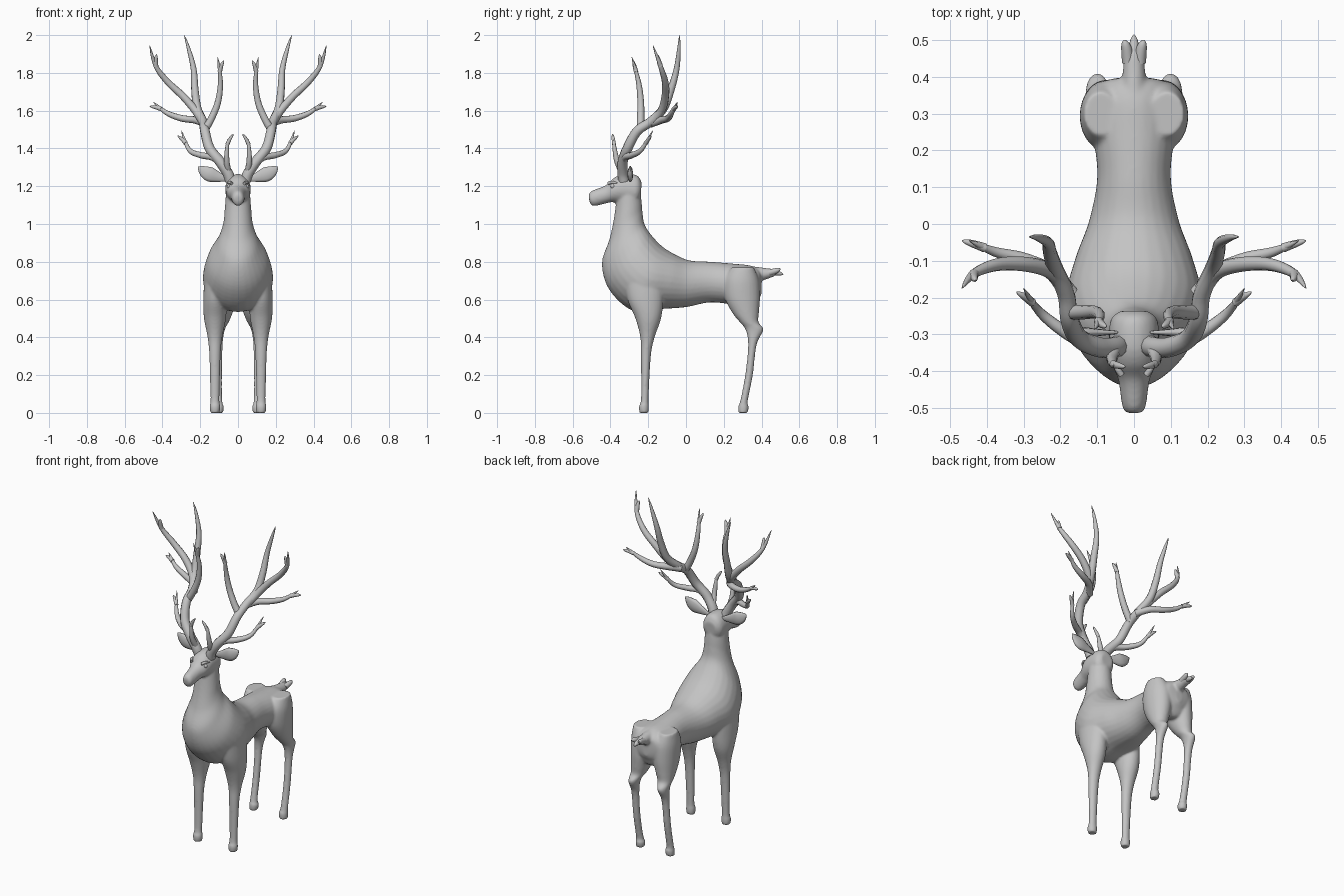
import bpy, bmesh, math
from mathutils import Matrix, Vector

cube = bpy.data.objects.get("Cube")
if cube:
    bpy.data.objects.remove(cube, do_unlink=True)

grey = bpy.data.materials.new("plain grey")
grey.use_nodes = True
colour = (.55, .55, .55, 1)
grey.diffuse_color = colour
grey.node_tree.nodes["Principled BSDF"].inputs["Base Color"].default_value = colour


def smooth_rows(rows, steps=6):
    """Catmull-Rom interpolation of rows of numbers."""
    rows = [Vector(row) for row in rows]
    padded = [rows[0]] + rows + [rows[-1]]
    result = []
    for a, b, c, d in zip(padded, padded[1:], padded[2:], padded[3:]):
        for step in range(steps):
            t = step / steps
            result.append((2 * b + (c - a) * t + (2 * a - 5 * b + 4 * c - d) * t ** 2
                           + (3 * b - a - 3 * c + d) * t ** 3) / 2)
    return result + [rows[-1]]


def add_object(name, mesh, mirrored=False):
    ob = bpy.data.objects.new(name, mesh)
    bpy.context.collection.objects.link(ob)
    mesh.materials.clear()
    mesh.materials.append(grey)
    for face in mesh.polygons:
        face.use_smooth = True
    if mirrored:
        ob.modifiers.new("mirror", 'MIRROR')
    return ob


def loft(name, rows, side=1, offset=0, lean=0, sides=28):
    """Elliptical rings; each row is y, z of one edge, y, z of the other, half width."""
    bm = bmesh.new()
    rings = []
    for y_a, z_a, y_b, z_b, width in smooth_rows(rows):
        ring = []
        for i in range(sides):
            angle = math.tau * i / sides
            mix = (1 + math.cos(angle)) / 2
            x = side * (offset - lean * width) + width * math.sin(angle)
            ring.append(bm.verts.new((x, y_b + (y_a - y_b) * mix, z_b + (z_a - z_b) * mix)))
        rings.append(ring)
    for ring, following in zip(rings, rings[1:]):
        for i in range(sides):
            j = (i + 1) % sides
            bm.faces.new((ring[i], ring[j], following[j], following[i]))
    bm.faces.new(rings[0])
    bm.faces.new(rings[-1])
    bmesh.ops.recalc_face_normals(bm, faces=bm.faces)
    mesh = bpy.data.meshes.new(name)
    bm.to_mesh(mesh)
    bm.free()
    return add_object(name, mesh)


def leg(name, rows, side, offset, lean):
    """Level rings; each row is height, front edge, back edge, half width."""
    return loft(name, [(front, z, back, z, width) for z, front, back, width in rows],
                side, offset, lean)


def horn(t):
    return 1 - .3 * t - .69 * t ** 5


def leaf(t):
    return math.sin(math.pi * t ** 1.3) + .3 * (1 - t)


def tube(name, path, radius, taper=horn, fork=0, matrix=Matrix(), mirrored=True):
    """Tapered tube along a smooth path, with an optional small spike near the tip."""
    points = smooth_rows(path)
    strands = [(points, radius)]
    if fork:
        k = int(len(points) * .8)
        base = points[k]
        along = (points[k + 1] - base).normalized()
        across = Vector((along.z, 0, -along.x)) * fork
        spike = [base, base + along * .03 + across * .012, base + along * .06 + across * .03]
        strands.append((smooth_rows(spike), radius * .6))
    curve = bpy.data.curves.new(name, 'CURVE')
    curve.dimensions = '3D'
    curve.bevel_depth = 1
    curve.bevel_resolution = 3
    curve.use_fill_caps = True
    for strand, thickness in strands:
        spline = curve.splines.new('POLY')
        spline.points.add(len(strand) - 1)
        for i, (point, place) in enumerate(zip(spline.points, strand)):
            point.co = (*place, 1)
            point.radius = max(thickness * taper(i / (len(strand) - 1)), .001)
    source = bpy.data.objects.new(name, curve)
    bpy.context.collection.objects.link(source)
    bpy.context.view_layer.update()
    graph = bpy.context.evaluated_depsgraph_get()
    mesh = bpy.data.meshes.new_from_object(source.evaluated_get(graph))
    bpy.data.objects.remove(source, do_unlink=True)
    mesh.transform(matrix)
    return add_object(name, mesh, mirrored)


# Torso and neck, from rump to poll
body = loft("body", [
    (.4, .72, .4, .63, .02), (.388, .755, .385, .6, .085),
    (.34, .78, .35, .55, .11), (.25, .79, .26, .57, .112),
    (.13, .8, .13, .585, .1), (.02, .807, 0, .56, .122),
    (-.06, .84, -.13, .55, .16), (-.13, .885, -.28, .54, .186),
    (-.19, .95, -.405, .65, .162), (-.22, 1, -.445, .79, .11),
    (-.23, 1.06, -.405, .92, .08), (-.235, 1.12, -.38, 1.04, .07),
    (-.25, 1.245, -.36, 1.2, .06)])

# Head, from nape to nose
head = loft("head", [
    (-.235, 1.22, -.24, 1.14, .04), (-.26, 1.258, -.27, 1.1, .065),
    (-.33, 1.264, -.35, 1.11, .067), (-.38, 1.245, -.395, 1.115, .058),
    (-.425, 1.205, -.42, 1.11, .043), (-.5, 1.175, -.49, 1.095, .032),
    (-.516, 1.15, -.51, 1.115, .02)])

# Tail stump
tail = loft("tail", [
    (.35, .777, .35, .7, .035), (.4, .77, .4, .7, .032), (.475, .76, .475, .725, .025)])
parts = [body, head, tail]

# Legs
for side in (1, -1):
    parts.append(leg("front_leg", [
        (.72, -.33, -.12, .055), (.6, -.31, -.12, .062), (.5, -.268, -.132, .058),
        (.4, -.242, -.166, .039), (.3, -.239, -.186, .03), (.08, -.238, -.198, .024),
        (.035, -.249, -.196, .028), (0, -.247, -.197, .025)], side, .122, 0))
    parts.append(leg("hind_leg", [
        (.77, .24, .36, .045), (.7, .2, .387, .072), (.61, .205, .392, .07),
        (.53, .245, .386, .056), (.48, .285, .384, .043), (.44, .315, .41, .03),
        (.36, .329, .374, .023), (.2, .313, .354, .021), (.06, .286, .327, .022),
        (.035, .276, .332, .027), (0, .277, .328, .025)], side, .118, .6))

# Blend the flesh parts into one skin
bpy.ops.object.select_all(action='DESELECT')
for part in parts:
    part.select_set(True)
bpy.context.view_layer.objects.active = body
bpy.ops.object.join()
skin = body.modifiers.new("skin", 'REMESH')
skin.mode = 'VOXEL'
skin.voxel_size = .007
skin.use_smooth_shade = True
soften = body.modifiers.new("soften", 'SMOOTH')
soften.iterations = 6

# Pointed tufts at the tail end
for side in (-1, 0, 1):
    lift = abs(side) * .03
    tube("tail_tuft", [(side * .015, .44, .742), (side * .02, .475, .742 + lift / 3),
                       (side * .027, .515 - lift / 2, .733 + lift)], .018, mirrored=False)

# Antlers: main beam, then the tines that branch from it
tube("antler_beam", [
    (.04, -.33, 1.23), (.055, -.335, 1.27), (.095, -.335, 1.33), (.15, -.31, 1.4),
    (.175, -.26, 1.49), (.185, -.19, 1.54), (.215, -.12, 1.61), (.228, -.08, 1.71),
    (.235, -.05, 1.82), (.262, -.037, 1.93), (.285, -.035, 2)], .029)
tube("antler_upper_tine", [
    (.185, -.18, 1.54), (.225, -.13, 1.6), (.29, -.11, 1.675), (.37, -.11, 1.75),
    (.435, -.135, 1.835), (.468, -.175, 1.945)], .023, fork=-1)
tube("antler_rear_tine", [
    (.17, -.19, 1.53), (.225, -.13, 1.55), (.3, -.095, 1.56), (.38, -.075, 1.59),
    (.448, -.045, 1.645)], .021, fork=1)
tube("antler_inner_tine", [
    (.175, -.24, 1.5), (.14, -.24, 1.56), (.105, -.24, 1.65), (.093, -.253, 1.76),
    (.108, -.287, 1.885)], .021, fork=-1)
tube("antler_lower_tine", [
    (.095, -.33, 1.33), (.14, -.32, 1.355), (.2, -.285, 1.365), (.26, -.235, 1.395),
    (.3, -.175, 1.495)], .02, fork=1)
tube("antler_brow_tine", [
    (.05, -.335, 1.27), (.06, -.367, 1.34), (.055, -.385, 1.45)], .018, fork=-1)

# Leaf shaped ears, thin from front to back
tube("ear", [(.045, 0, 1.235), (.115, 0, 1.252), (.165, 0, 1.27), (.212, 0, 1.303)],
     .036, leaf, matrix=Matrix.Translation((0, -.295, 0)) @ Matrix.Scale(.38, 4, (0, 1, 0)))

# Brow ridges and eyes
tube("brow_ridge", [(.034, -.41, 1.215), (.047, -.39, 1.221), (.057, -.36, 1.215)], .009)
bm = bmesh.new()
bmesh.ops.create_uvsphere(bm, u_segments=16, v_segments=10, radius=.012,
                          matrix=Matrix.Translation((.046, -.387, 1.198)))
eye = bpy.data.meshes.new("eye")
bm.to_mesh(eye)
bm.free()
add_object("eye", eye, True)
